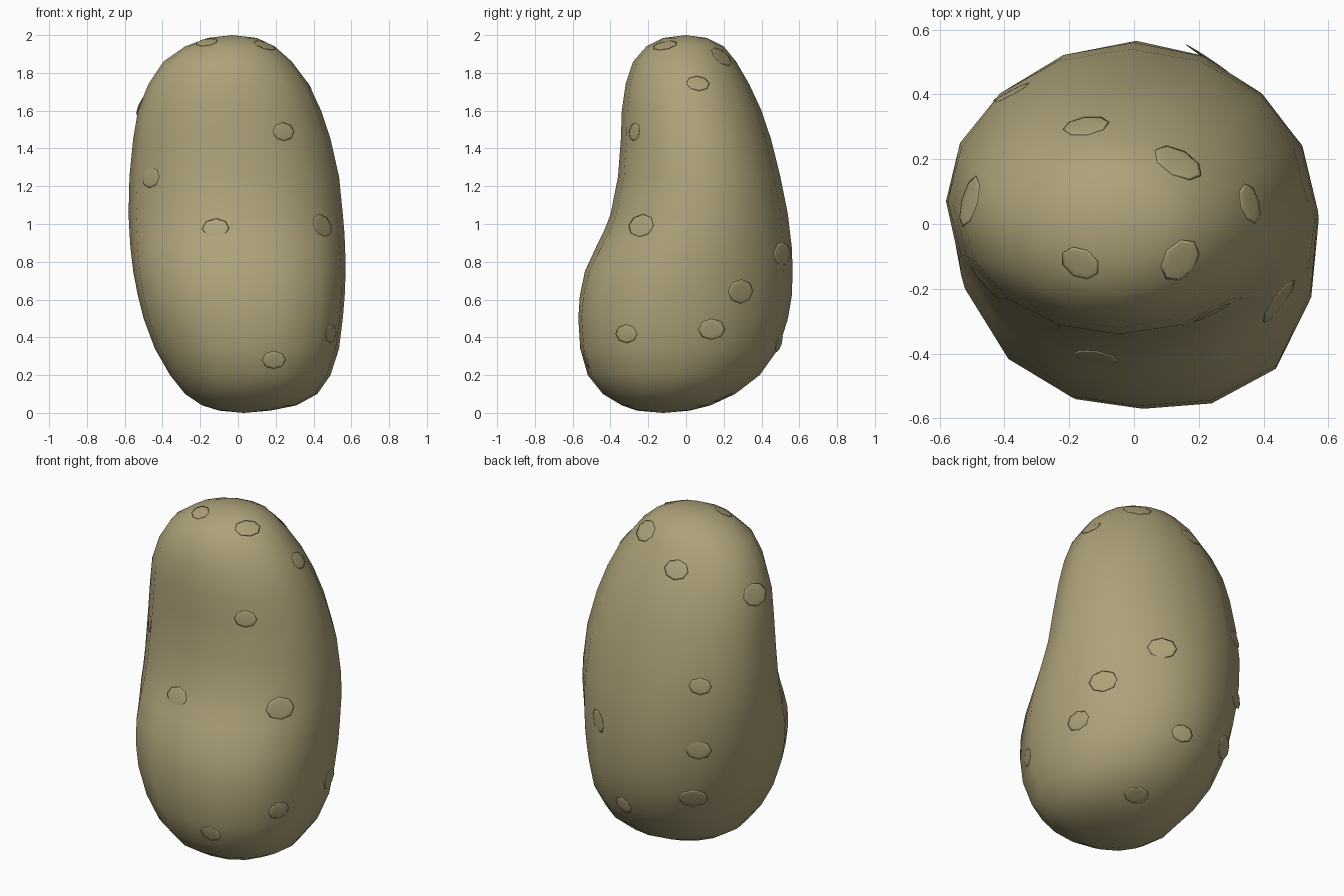
import bpy, bmesh, math
from mathutils import Vector, Matrix
from mathutils.bvhtree import BVHTree

if "Cube" in bpy.data.objects:
    bpy.data.objects.remove(bpy.data.objects["Cube"])

skin = bpy.data.materials.new("tan_skin")
skin.diffuse_color = (0.42, 0.36, 0.19, 1)
skin.use_nodes = True
skin.node_tree.nodes["Principled BSDF"].inputs["Base Color"].default_value = skin.diffuse_color

# Body cross-sections: height, left, right, front, back
RINGS = [
    (0.012, -.10, .17, -.26, .02), (0.04, -.19, .31, -.34, .13),
    (0.10, -.28, .42, -.44, .26), (0.20, -.36, .49, -.52, .39),
    (0.34, -.44, .535, -.56, .49), (0.50, -.50, .555, -.57, .54),
    (0.62, -.53, .565, -.562, .56), (0.75, -.555, .57, -.535, .565),
    (0.88, -.57, .567, -.475, .56), (0.96, -.575, .563, -.435, .55),
    (1.05, -.58, .555, -.40, .54), (1.25, -.575, .535, -.36, .50),
    (1.45, -.555, .49, -.345, .45), (1.60, -.53, .44, -.34, .40),
    (1.74, -.475, .375, -.32, .335), (1.86, -.395, .285, -.28, .265),
    (1.94, -.28, .195, -.21, .20), (1.985, -.16, .10, -.12, .11)]
SIDES = 16


def bulge(a, z):
    """Uneven fullness of the lower half in each diagonal direction."""
    x, y = math.cos(a), math.sin(a)
    amount = (.10 if x > 0 else .05) if y < 0 else (-.03 if x > 0 else 0)
    return 1 + amount * math.sin(2 * a) ** 2 * math.exp(-((z - .5) / .45) ** 2)


def make_object(name, bm):
    bmesh.ops.recalc_face_normals(bm, faces=bm.faces[:])
    for f in bm.faces:
        f.smooth = True
    mesh = bpy.data.meshes.new(name)
    bm.to_mesh(mesh)
    mesh.materials.append(skin)
    obj = bpy.data.objects.new(name, mesh)
    bpy.context.collection.objects.link(obj)
    return obj


# Lumpy body: lofted ellipses closed with a pole at each end
bm = bmesh.new()
loops = []
for z, l, r, f, b in RINGS:
    loop = []
    for i in range(SIDES):
        a = 2 * math.pi * i / SIDES
        k = bulge(a, z)
        loop.append(bm.verts.new(((l + r) / 2 + k * (r - l) / 2 * math.cos(a),
                                  (f + b) / 2 + k * (b - f) / 2 * math.sin(a), z)))
    loops.append(loop)
for lo, hi in zip(loops, loops[1:]):
    for i in range(SIDES):
        j = (i + 1) % SIDES
        bm.faces.new((lo[i], lo[j], hi[j], hi[i]))
for loop, tip in ((loops[0], (.03, -.12, 0)), (loops[-1], (-.03, 0, 2.0))):
    pole = bm.verts.new(tip)
    for i in range(SIDES):
        bm.faces.new((loop[i], loop[(i + 1) % SIDES], pole))
make_object("body", bm)
surface = BVHTree.FromBMesh(bm)
bm.free()

# Nearly flush eye spots, snapped to the nearest point of the skin
EYES = [
    (-.165, -.12, 1.96), (.14, -.11, 1.94), (.145, .205, 1.90), (.365, .065, 1.75),
    (-.15, .32, 1.78), (-.49, .065, 1.62), (.25, -.29, 1.49), (-.49, -.20, 1.25),
    (.47, -.255, 1.0), (.19, -.53, .28), (-.12, -.42, .98), (.49, .31, .64),
    (.48, -.31, .42), (.53, .14, .44), (.22, .50, .84), (-.38, .41, 1.17),
    (-.37, .41, .79), (-.32, .39, .47), (.07, .49, .37), (.15, .20, .08)]
bm = bmesh.new()
for n, p in enumerate(EYES):
    co, normal, _, _ = surface.find_nearest(Vector(p))
    size = 0.055 + 0.008 * (n % 3)
    rot = normal.to_track_quat('Z', 'Y').to_matrix().to_4x4()
    bmesh.ops.create_uvsphere(
        bm, u_segments=8, v_segments=6, radius=1,
        matrix=Matrix.Translation(co) @ rot @ Matrix.Diagonal((size * 1.15, size * .9, .004, 1)))
make_object("eye_spots", bm)
bm.free()
